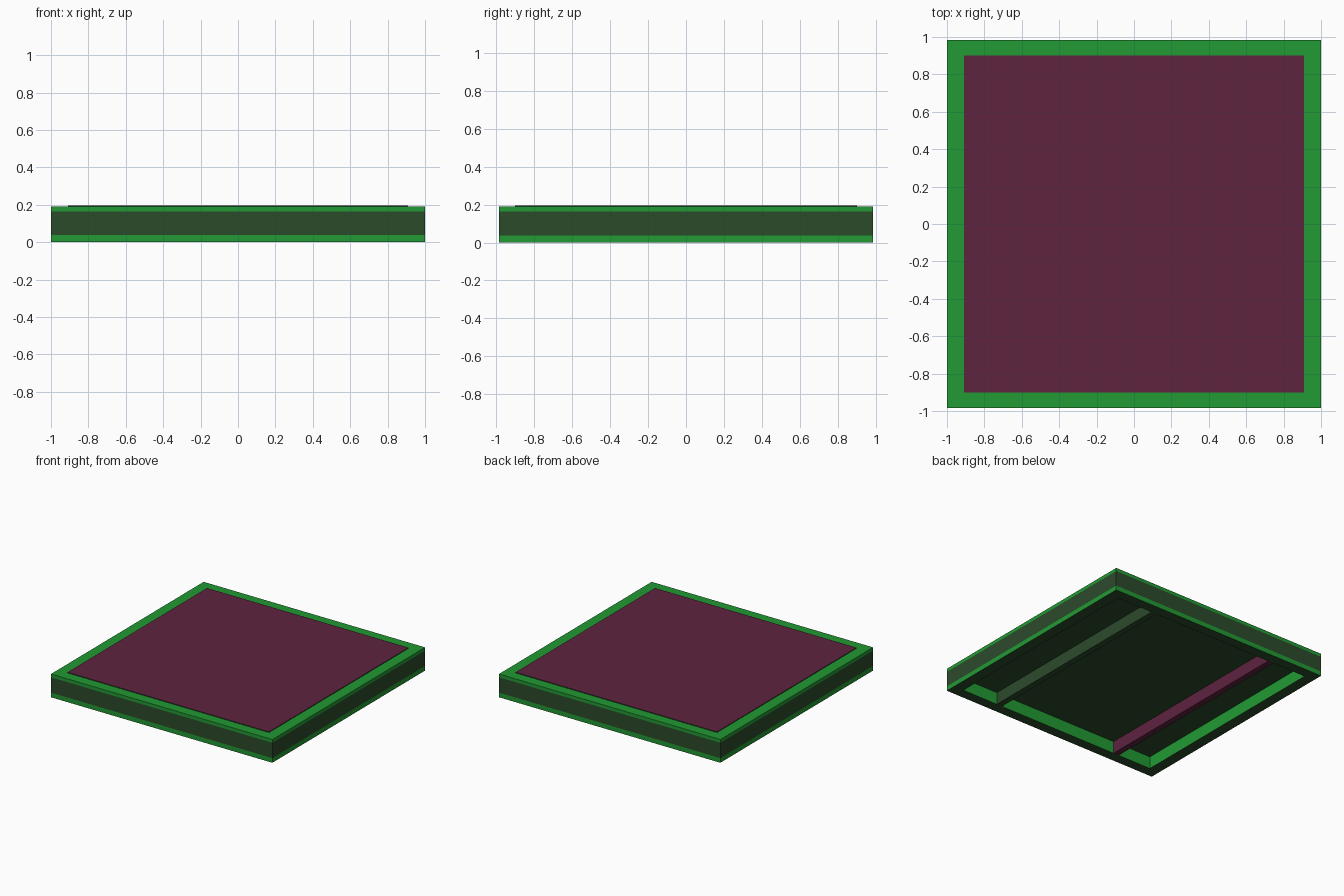
import bpy, bmesh

if "Cube" in bpy.data.objects:
    bpy.data.objects.remove(bpy.data.objects["Cube"])


def material(name, rgb):
    m = bpy.data.materials.new(name)
    m.diffuse_color = (*rgb, 1)
    m.use_nodes = True
    m.node_tree.nodes["Principled BSDF"].inputs["Base Color"].default_value = m.diffuse_color
    return m


GREEN = material("bright_green", (0.016, 0.32, 0.033))
DARK = material("dark_green", (0.024, 0.069, 0.024))
MAROON = material("maroon", (0.112, 0.017, 0.051))

X, Y = 1.0, 0.985          # outer half sizes
IX, IY = 0.91, 0.90        # inner half sizes
TOP, PANEL_TOP, PANEL_LOW = 0.19, 0.196, 0.10


def finish(name, bm, mats):
    me = bpy.data.meshes.new(name)
    bmesh.ops.recalc_face_normals(bm, faces=bm.faces)
    for m in mats:
        me.materials.append(m)
    bm.to_mesh(me)
    bm.free()
    ob = bpy.data.objects.new(name, me)
    bpy.context.collection.objects.link(ob)
    return ob


def box(name, lo, hi, side, top=None):
    bm = bmesh.new()
    bmesh.ops.create_cube(bm, size=1)
    for v in bm.verts:
        v.co = [h if c > 0 else l for c, l, h in zip(v.co, lo, hi)]
    bm.normal_update()
    for f in bm.faces:
        f.material_index = 1 if top and f.normal.z > 0.5 else 0
    return finish(name, bm, [side] + ([top] if top else []))


# frame: closed rectangular section swept round four corners
# each section point: outer(1)/inner(0), height, material of the face that follows
section = [(1, 0, 0), (1, 0.038, 1), (1, 0.163, 0), (1, TOP, 0), (0, TOP, 0), (0, 0, 1)]
bm = bmesh.new()
corners = [(-1, -1), (1, -1), (1, 1), (-1, 1)]
loops = [[bm.verts.new((sx * (X if o else IX), sy * (Y if o else IY), z))
          for o, z, _ in section] for sx, sy in corners]
n = len(section)
for i in range(4):
    a, b = loops[i], loops[(i + 1) % 4]
    for j in range(n):
        k = (j + 1) % n
        bm.faces.new((a[j], b[j], b[k], a[k])).material_index = section[j][2]
finish("frame", bm, [GREEN, DARK])

# panel: maroon surface set just above the frame, dark underside
box("panel", (-IX, -IY, PANEL_LOW), (IX, IY, PANEL_TOP), DARK, MAROON)

# two slats under the panel
for name, x, mat in (("right_slat", 0.56, DARK), ("left_slat", -0.58, MAROON)):
    box(name, (x - 0.025, -IY, 0), (x + 0.025, IY, PANEL_LOW), mat)
